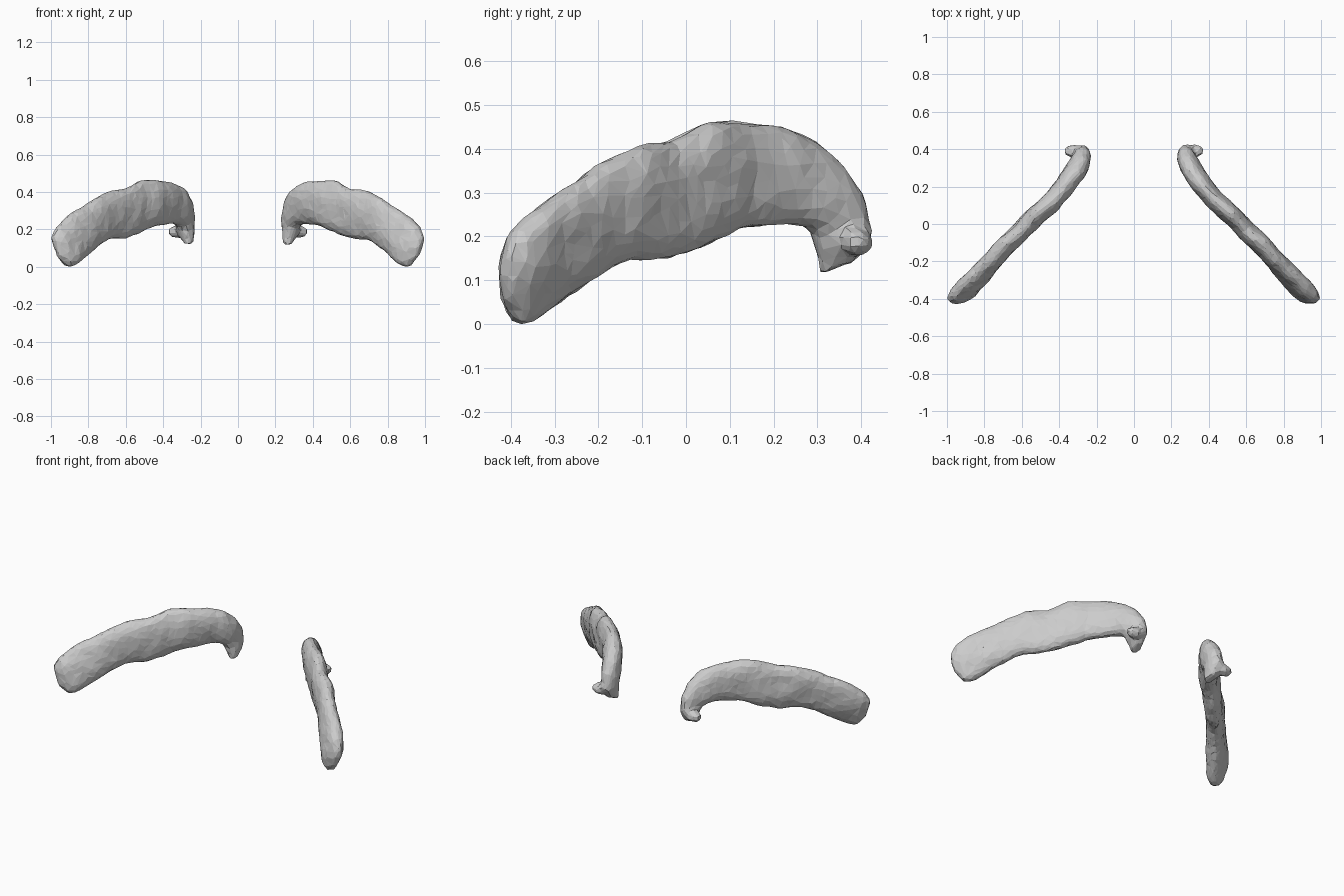
import bpy, bmesh, math
from mathutils import Vector, noise

if "Cube" in bpy.data.objects:
    bpy.data.objects.remove(bpy.data.objects["Cube"])

# Sections along one curved body: top point, bottom point, half width
RINGS = [
    ((.99, -.405, .16), (.955, -.412, .045), .018),
    ((.968, -.385, .212), (.905, -.385, .0), .045),
    ((.925, -.335, .262), (.865, -.355, .012), .052),
    ((.855, -.27, .308), (.815, -.29, .056), .052),
    ((.77, -.2, .362), (.755, -.21, .108), .05),
    ((.69, -.11, .408), (.69, -.13, .15), .05),
    ((.60, -.04, .417), (.61, -.04, .15), .05),
    ((.52, .05, .46), (.54, .03, .172), .052),
    ((.43, .13, .46), (.45, .11, .22), .052),
    ((.36, .21, .453), (.385, .19, .228), .052),
    ((.30, .29, .42), (.345, .25, .228), .055),
    ((.27, .355, .36), (.32, .28, .222), .055),
    ((.265, .402, .29), (.30, .29, .205), .048),
    ((.28, .425, .21), (.275, .297, .165), .045),
    ((.275, .385, .145), (.262, .308, .115), .026),
]
SIDES = 20


def power(v, e):
    return math.copysign(abs(v) ** e, v)


def add_sweep(bm):
    tops = [Vector(r[0]) for r in RINGS]
    bots = [Vector(r[1]) for r in RINGS]
    mids = [(a + b) / 2 for a, b in zip(tops, bots)]
    loops = []
    for i, (_, _, w) in enumerate(RINGS):
        up = (tops[i] - bots[i]) / 2
        along = mids[min(i + 1, len(mids) - 1)] - mids[max(i - 1, 0)]
        across = along.cross(up).normalized() * w
        loop = []
        for k in range(SIDES):
            a = 2 * math.pi * k / SIDES
            loop.append(bm.verts.new(mids[i] + up * power(math.sin(a), .9)
                                     + across * power(math.cos(a), .9)))
        loops.append(loop)
    for a, b in zip(loops, loops[1:]):
        for k in range(SIDES):
            n = (k + 1) % SIDES
            bm.faces.new((a[k], a[n], b[n], b[k]))
    bm.faces.new(loops[0][::-1])
    bm.faces.new(loops[-1])


def add_lobe(bm):
    # Small spur beside the hooked tip
    lobe = bmesh.ops.create_icosphere(bm, subdivisions=3, radius=1)["verts"]
    for v in lobe:
        v.co = Vector((.326 + v.co.x * .048, .392 + v.co.y * .034, .188 + v.co.z * .034))


def apply_modifiers(obj):
    deps = bpy.context.evaluated_depsgraph_get()
    mesh = bpy.data.meshes.new_from_object(obj.evaluated_get(deps))
    obj.modifiers.clear()
    obj.data = mesh


def build(name, side, seed):
    bm = bmesh.new()
    add_sweep(bm)
    add_lobe(bm)
    for v in bm.verts:
        v.co.x *= side
    bmesh.ops.recalc_face_normals(bm, faces=bm.faces)
    mesh = bpy.data.meshes.new(name)
    bm.to_mesh(mesh)
    bm.free()
    obj = bpy.data.objects.new(name, mesh)
    bpy.context.collection.objects.link(obj)
    # Fuse spur and body, soften the join
    fuse = obj.modifiers.new("fuse", "REMESH")
    fuse.mode = 'VOXEL'
    fuse.voxel_size = .011
    soft = obj.modifiers.new("soften", "SMOOTH")
    soft.iterations = 5
    apply_modifiers(obj)
    # Organic lumps, then irregular flat facets
    offset = Vector((seed, seed * 2, 0))
    moved = [v.co + v.normal * (.002 + .007 * noise.noise(v.co * 11 + offset)
                                + .002 * noise.noise(v.co * 40 + offset))
             for v in obj.data.vertices]
    for v, co in zip(obj.data.vertices, moved):
        v.co = co
    facets = obj.modifiers.new("facets", "DECIMATE")
    facets.ratio = 1400 / (2 * len(obj.data.polygons))
    apply_modifiers(obj)
    low = min(v.co.z for v in obj.data.vertices)
    for v in obj.data.vertices:
        v.co.z -= low
    obj.data.polygons.foreach_set("use_smooth", [False] * len(obj.data.polygons))


build("right_curved_body", 1, 3.7)
build("left_curved_body", -1, 8.2)
